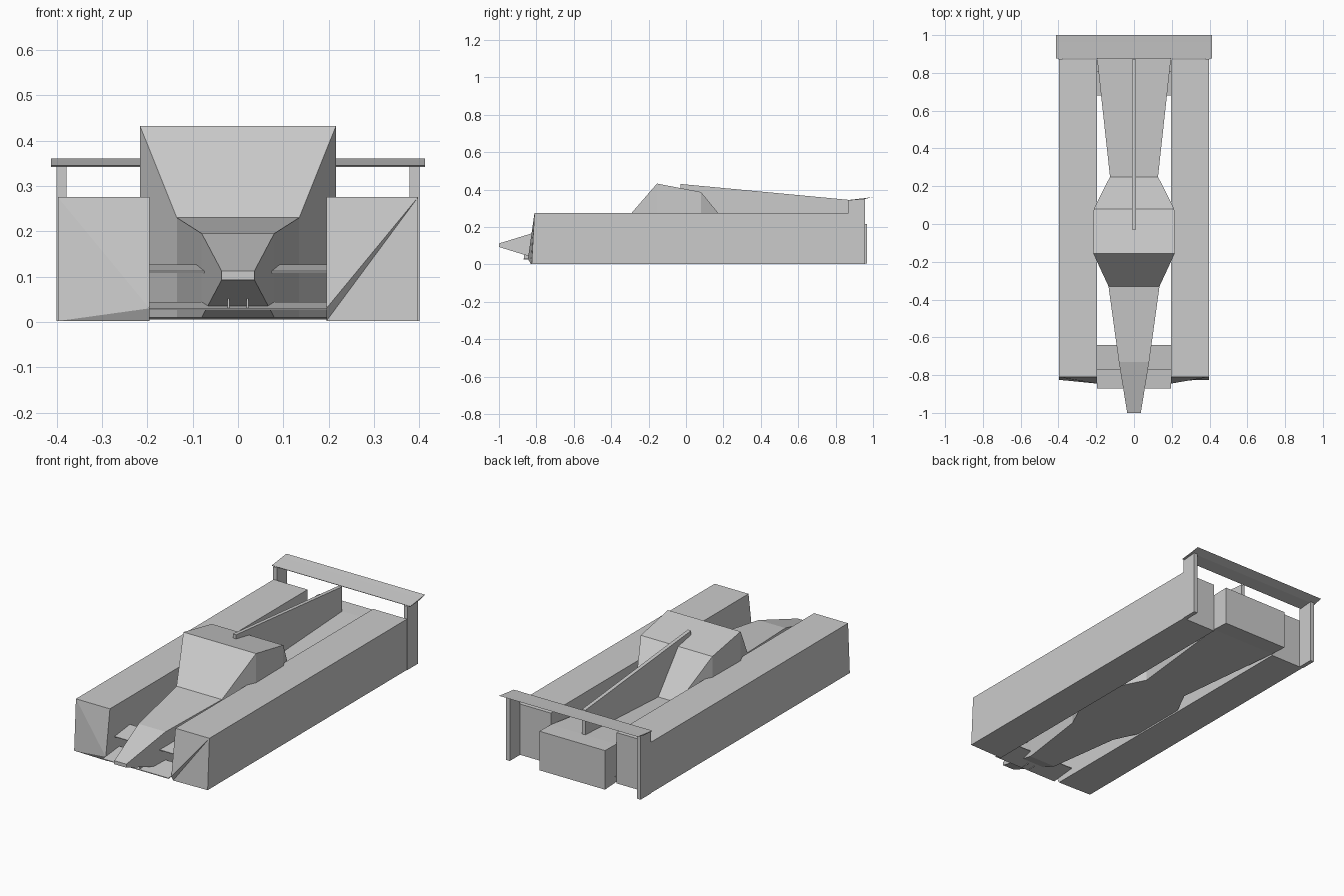
import bpy

if "Cube" in bpy.data.objects:
    bpy.data.objects.remove(bpy.data.objects["Cube"])


def make(name, verts, faces):
    me = bpy.data.meshes.new(name)
    me.from_pydata(verts, [], faces)
    me.update()
    ob = bpy.data.objects.new(name, me)
    bpy.context.collection.objects.link(ob)
    # consistent outward normals
    import bmesh
    bm = bmesh.new()
    bm.from_mesh(me)
    bmesh.ops.recalc_face_normals(bm, faces=bm.faces)
    bm.to_mesh(me)
    bm.free()
    return ob


def mirror(ob):
    ob.modifiers.new("mirror_x", 'MIRROR').use_axis = (True, False, False)
    return ob


def extrude_x(name, profile, x0, x1):
    """Sweep a (y, z) outline sideways from x0 to x1."""
    n = len(profile)
    verts = [(x, y, z) for x in (x0, x1) for y, z in profile]
    faces = [tuple(range(n)), tuple(range(n, 2 * n))]
    faces += [(i, (i + 1) % n, n + (i + 1) % n, n + i) for i in range(n)]
    return make(name, verts, faces)


def loft(name, sections):
    """Join rectangular sections (y, half width, z low, z high)."""
    verts, faces = [], [(0, 1, 2, 3)]
    for y, w, lo, hi in sections:
        verts += [(-w, y, lo), (w, y, lo), (w, y, hi), (-w, y, hi)]
    for s in range(len(sections) - 1):
        a, b = 4 * s, 4 * s + 4
        faces += [(a + i, a + (i + 1) % 4, b + (i + 1) % 4, b + i) for i in range(4)]
    faces.append(tuple(range(len(verts) - 4, len(verts))))
    return make(name, verts, faces)


def plate(name, y0, z0, y1, z1, x0, x1, t=0.004):
    return extrude_x(name, [(y0, z0), (y1, z1), (y1, z1 - t), (y0, z0 - t)], x0, x1)


# Central hull: nose, cockpit canopy, waist and tail block
loft("hull", [
    (-1.0, 0.036, 0.093, 0.112),
    (-0.73, 0.08, 0.01, 0.195),
    (-0.33, 0.135, 0.01, 0.23),
    (-0.155, 0.216, 0.01, 0.432),
    (0.08, 0.213, 0.01, 0.387),
    (0.25, 0.127, 0.01, 0.18),
    (0.87, 0.195, 0.01, 0.213),
    (0.967, 0.195, 0.005, 0.215),
])

# Side pods with a pointed inner lower corner; the two fronts split differently
for side, label in ((-1, "left"), (1, "right")):
    xi, xo = side * 0.195, side * 0.397
    verts = [(xi, -0.81, 0.275), (xo, -0.81, 0.275), (xo, -0.825, 0.002),
             (xi, -0.83, 0.002), (xi, -0.845, 0.03),
             (xi, 0.87, 0.275), (xo, 0.87, 0.275), (xo, 0.87, 0.002), (xi, 0.87, 0.002)]
    front = [(0, 1, 4), (1, 2, 4), (2, 3, 4)] if side < 0 else \
            [(0, 1, 4), (1, 3, 4), (1, 2, 3)]
    make(label + "_side_pod", verts, front + [
        (0, 1, 6, 5), (1, 2, 7, 6), (2, 3, 8, 7), (0, 4, 3, 8, 5), (5, 6, 7, 8)])

# Dorsal fin
extrude_x("dorsal_fin", [(-0.03, 0.43), (0.87, 0.345), (0.87, 0.17), (0.25, 0.15),
                         (0.08, 0.37), (-0.03, 0.395)], -0.01, 0.01)

# Rear wing and its end plates
extrude_x("rear_wing", [(0.875, 0.345), (0.96, 0.355), (1.0, 0.36), (0.95, 0.348),
                        (0.877, 0.342)], -0.412, 0.412)
mirror(extrude_x("wing_end_plate", [(0.87, 0.002), (0.957, 0.002), (0.957, 0.352),
                                    (0.87, 0.343)], 0.378, 0.4))

# Front wings bridging nose and pods, with two nose struts
plate("front_lower_wing", -0.87, 0.03, -0.73, 0.044, -0.196, 0.196)
mirror(plate("front_upper_wing", -0.77, 0.112, -0.64, 0.127, 0.05, 0.196))
mirror(extrude_x("nose_strut", [(-0.865, 0.026), (-0.82, 0.026), (-0.82, 0.06),
                                (-0.865, 0.06)], 0.019, 0.023))

# Rear connecting planes between waist and pods
mirror(plate("rear_lower_plane", 0.77, 0.03, 0.88, 0.044, 0.12, 0.196))
mirror(plate("rear_upper_plane", 0.68, 0.112, 0.81, 0.127, 0.12, 0.196))
